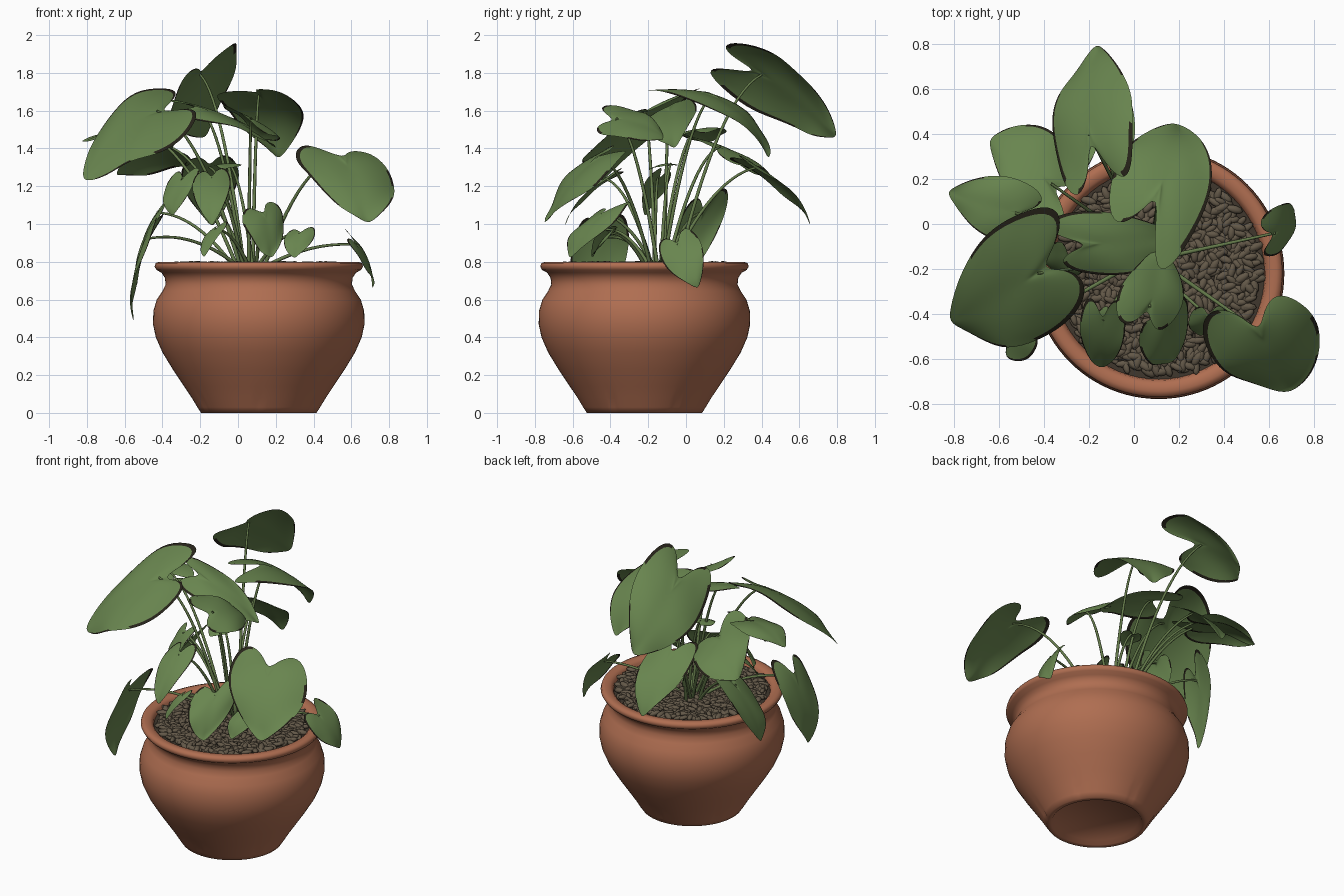
import bpy, bmesh, math, random
from mathutils import Vector, Matrix, Euler

if "Cube" in bpy.data.objects:
    bpy.data.objects.remove(bpy.data.objects["Cube"])
random.seed(4)
CX, CY = 0.11, -0.22          # pot axis


def mat(name, rgb):
    m = bpy.data.materials.new(name)
    m.diffuse_color = (*rgb, 1)
    m.use_nodes = True
    m.node_tree.nodes["Principled BSDF"].inputs["Base Color"].default_value = m.diffuse_color
    return m


TERRACOTTA = mat("terracotta", (0.43, 0.155, 0.082))
LEAF = mat("leaf green", (0.14, 0.235, 0.078))
EDGE = mat("dry leaf edge", (0.02, 0.017, 0.01))
STEM = mat("stem green", (0.13, 0.20, 0.07))
PEBBLE = mat("brown pebble", (0.125, 0.098, 0.065))
SOIL = mat("dark soil", (0.05, 0.038, 0.026))


def make(name, verts, faces, materials, subsurf=0):
    me = bpy.data.meshes.new(name)
    me.from_pydata(verts, [], faces)
    me.polygons.foreach_set("use_smooth", [True] * len(me.polygons))
    for m in materials:
        me.materials.append(m)
    me.update()
    ob = bpy.data.objects.new(name, me)
    bpy.context.collection.objects.link(ob)
    if subsurf:
        s = ob.modifiers.new("smooth", 'SUBSURF')
        s.levels = s.render_levels = subsurf
    return ob


# Pot: lathed profile with six small grooves at the foot
profile = [(0.255, 0.025), (0.275, 0.0), (0.305, 0.0), (0.325, 0.03), (0.355, 0.08),
           (0.395, 0.14), (0.455, 0.23), (0.51, 0.32), (0.545, 0.40), (0.56, 0.47),
           (0.558, 0.54), (0.54, 0.60), (0.51, 0.645), (0.493, 0.68), (0.497, 0.715),
           (0.515, 0.742), (0.542, 0.757), (0.552, 0.775), (0.546, 0.793), (0.525, 0.80),
           (0.495, 0.797), (0.477, 0.782), (0.468, 0.74)]
N = 96
verts, faces = [], [list(range(N))[::-1]]
for r, z in profile:
    for i in range(N):
        a = 2 * math.pi * i / N
        g = r - (0.009 * (1 - z / 0.14) if i % 16 == 8 and r > 0.31 and z < 0.14 else 0)
        verts.append((CX + g * math.cos(a), CY + g * math.sin(a), z))
for j in range(len(profile) - 1):
    for i in range(N):
        k = (i + 1) % N
        faces.append((j * N + i, j * N + k, j * N + N + k, j * N + N + i))
make("pot", verts, faces, [TERRACOTTA])

# Soil disc
disc = [(CX + 0.472 * math.cos(math.tau * i / 64), CY + 0.472 * math.sin(math.tau * i / 64), 0.765)
        for i in range(64)]
make("soil", disc, [list(range(64))], [SOIL])

# Pebbles: one unit ball copied along a sunflower spiral
ball = bmesh.new()
bmesh.ops.create_uvsphere(ball, u_segments=8, v_segments=6, radius=1)
ball.verts.index_update()
bv = [v.co.copy() for v in ball.verts]
bf = [[v.index for v in f.verts] for f in ball.faces]
ball.free()
verts, faces = [], []
COUNT = 800
for i in range(COUNT):
    r = 0.448 * math.sqrt((i + 0.5) / COUNT)
    a = i * 2.39996
    pos = Vector((CX + r * math.cos(a) + random.uniform(-.008, .008),
                  CY + r * math.sin(a) + random.uniform(-.008, .008), random.uniform(0.77, 0.787)))
    rot = Euler((random.uniform(-.4, .4), random.uniform(-.3, .3), random.uniform(0, math.pi)))
    k = random.uniform(0.85, 1.15)
    m = rot.to_matrix() @ Matrix.Diagonal((0.035 * k, 0.017 * k, 0.014 * k))
    o = len(verts)
    verts += [tuple(pos + m @ v) for v in bv]
    faces += [[o + q for q in f] for f in bf]
make("pebbles", verts, faces, [PEBBLE])

# Half outline of a heart-shaped leaf: (across, along)
OUTLINE = [(0, 0), (.22, -.2), (.55, -.31), (.86, -.22), (1.03, .02), (1.0, .3),
           (.82, .55), (.52, .78), (.22, .94), (0, 1.04)]
HALF = [.25, .5, .75, .965, 1]
ACROSS = [-f for f in HALF[::-1]] + [0] + HALF


def leaf(name, base, tip, side, arch=0.10, lift=0.04, lobes=(1.1, 1.1)):
    """Leaf blade from its notch to its tip, side = half-width vector, plus its stem."""
    base, tip, side = Vector(base), Vector(tip), Vector(side)
    axis = tip - base
    n = side.cross(axis).normalized()
    flip = n.z < 0
    if flip:
        n = -n
    hw, phase, last = side.length, random.uniform(0, 6), len(OUTLINE) - 1
    verts, rows = [], []
    for j, (w, l) in enumerate(OUTLINE):
        mid = j / last
        row = []
        for x in ACROSS:
            f = abs(x)
            if j in (0, last):                      # the notch and the tip are single points
                if row:
                    row.append(row[0])
                    continue
                f = 1
            edge = l * lobes[x > 0] if l < 0 else l
            u, v = w * x, mid + (edge - mid) * f
            h = arch * axis.length * 3.2 * v * (1 - v)
            h += hw * (0.10 * abs(u) - 0.22 * u * u)
            h += hw * 0.09 * f * f * math.sin(phase + 7 * v + 2 * u)
            row.append(len(verts))
            verts.append(tuple(base + axis * v + side * u + n * h))
        rows.append(row)
    faces, dark = [], []
    for j, (a, b) in enumerate(zip(rows, rows[1:])):
        for k in range(len(ACROSS) - 1):
            quad = list(dict.fromkeys((a[k], a[k + 1], b[k + 1], b[k])))
            if len(quad) > 2:
                faces.append(quad[::-1] if flip else quad)
                rim = k in (0, len(ACROSS) - 2) and 0 < j
                dark.append(int(rim and random.random() < 0.65))
    blade = make(name, verts, faces, [LEAF, EDGE], 2)
    blade.data.polygons.foreach_set("material_index", dark)   # thin dry rim

    # Stem: tapered tube rising from the crown and bending over to the notch
    p0 = Vector((0.06 + 0.12 * base.x + random.uniform(-.03, .03),
                 -0.12 + 0.15 * base.y + random.uniform(-.03, .03), 0.76))
    c = p0.lerp(base, 0.5)
    c.z = p0.z + (base.z - p0.z) * 0.85 + lift
    verts, faces, steps, sides = [], [], 14, 8
    for i in range(steps + 1):
        t = i / steps
        p = p0 * (1 - t) ** 2 + c * 2 * t * (1 - t) + base * t * t
        d = (c - p0) * (1 - t) + (base - c) * t
        q = d.to_track_quat('Z', 'Y')
        r = 0.0105 - 0.0045 * t
        for s in range(sides):
            a = math.tau * s / sides
            verts.append(tuple(p + q @ Vector((r * math.cos(a), r * math.sin(a), 0))))
    for i in range(steps):
        for s in range(sides):
            k = (s + 1) % sides
            faces.append((i * sides + s, i * sides + k, (i + 1) * sides + k, (i + 1) * sides + s))
    make(name + "_stem", verts, faces, [STEM])


# High leaves
leaf("top_leaf", (-.20, .40, 1.79), (-.16, .78, 1.46), (.175, .06, .14), lobes=(1.7, 1.5))
leaf("back_right_leaf", (.11, .14, 1.68), (.21, .43, 1.35), (.205, -.07, 0), arch=.17, lobes=(1.1, 1.9))
leaf("back_left_leaf", (-.37, .18, 1.41), (-.64, .37, 1.27), (.05, .20, -.09))
leaf("back_leaf", (-.15, .38, 1.30), (-.14, .66, 1.0), (.15, .03, 0))
leaf("left_leaf", (-.53, .05, 1.50), (-.82, .14, 1.43), (.03, .14, .02))
leaf("large_left_leaf", (-.43, -.22, 1.60), (-.81, -.43, 1.24), (-.11, .245, .12))
leaf("centre_leaf", (-.20, -.09, 1.61), (.19, -.06, 1.40), (-.07, .14, .05))
leaf("front_centre_leaf", (.07, -.37, 1.56), (.12, -.11, 1.46), (.14, -.02, -.08))
leaf("large_right_leaf", (.56, -.48, 1.34), (.68, -.73, 1.0), (.24, .06, -.03), lift=.12)
# Low leaves
leaf("front_leaf", (.14, -.45, 1.05), (.17, -.60, .82), (.10, .11, .03))
leaf("front_left_leaf", (-.14, -.43, 1.24), (-.14, -.64, 1.0), (.10, 0, .01))
leaf("right_rim_leaf", (.63, -.04, .89), (.72, .06, .67), (-.01, .10, .05))
leaf("left_hanging_leaf", (-.49, -.45, .92), (-.55, -.50, .49), (-.01, -.15, -.02), lift=.08)
leaf("left_rim_leaf", (-.43, .09, 1.06), (-.54, -.02, .68), (.02, .13, .05))
# Small young leaves
leaf("small_left_leaf", (-.12, -.42, .97), (-.18, -.50, .83), (.05, -.02, .02))
leaf("small_right_leaf", (.33, -.41, .95), (.30, -.49, .82), (.08, .01, .01))
leaf("inner_left_leaf", (-.30, -.15, 1.24), (-.35, -.22, 1.05), (.08, -.05, .02))
leaf("inner_leaf", (-.05, -.08, 1.32), (-.07, -.19, 1.29), (.07, 0, 0))
